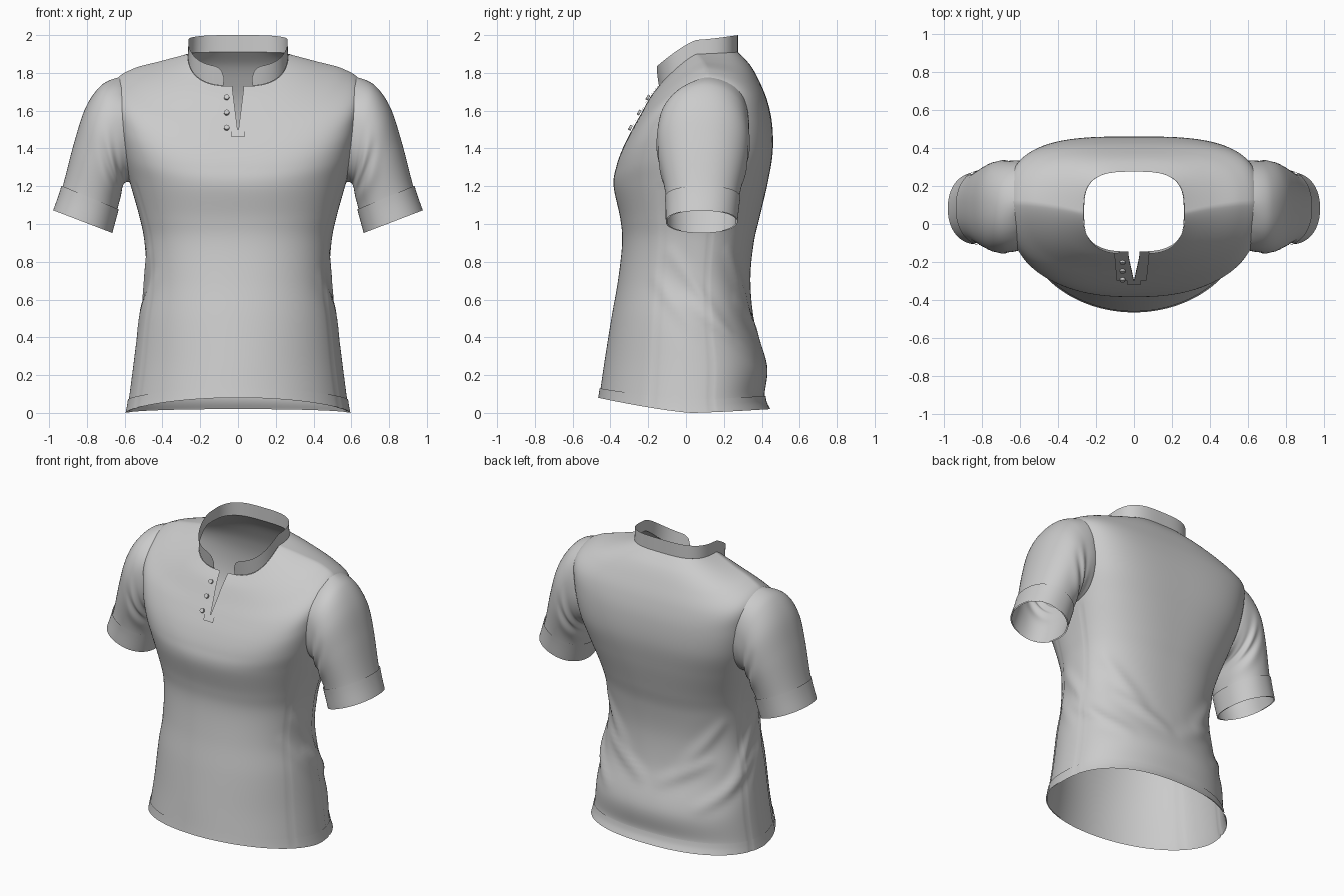
import bpy, bmesh
from math import sin, cos, pi, exp, hypot
from mathutils import Vector
from mathutils.bvhtree import BVHTree

if "Cube" in bpy.data.objects:
    bpy.data.objects.remove(bpy.data.objects["Cube"])

# Torso stations: z front/side/back, half width, y front/back, y centre, roundness front/back
TORSO = [
    (.08, .00, .02, .590, -.460, .440, .03, 2.0, 2.3),
    (.13, .07, .09, .578, -.452, .415, .03, 2.0, 2.3),
    (.28, .26, .25, .553, -.430, .428, .03, 2.0, 2.3),
    (.50, .50, .48, .523, -.395, .362, .03, 2.1, 2.3),
    (.70, .70, .70, .490, -.360, .340, .03, 2.2, 2.3),
    (.90, .90, .90, .495, -.338, .358, .04, 2.3, 2.4),
    (1.03, 1.04, 1.04, .522, -.348, .390, .05, 2.4, 2.5),
    (1.20, 1.23, 1.22, .575, -.383, .432, .07, 2.5, 2.8),
    (1.30, 1.40, 1.38, .615, -.370, .458, .09, 2.8, 3.2),
    (1.40, 1.60, 1.53, .645, -.335, .455, .10, 3.0, 3.4),
    (1.50, 1.75, 1.65, .650, -.285, .430, .11, 3.0, 3.4),
    (1.58, 1.82, 1.75, .560, -.240, .390, .11, 2.8, 3.1),
    (1.67, 1.862, 1.84, .410, -.190, .340, .09, 2.8, 3.0),
    (1.73, 1.90, 1.91, .265, -.145, .275, .06, 3.0, 3.2)]
COLLAR_TOP = (1.83, 1.975, 2.0, .262, -.16, .275, .06, 3.0, 3.2)

# Sleeve stations: outer x, z; inner x, z; y front/back
SLEEVE = [
    (.640, 1.785, .575, 1.22, -.140, .345),
    (.725, 1.735, .595, 1.22, -.150, .335),
    (.805, 1.620, .610, 1.20, -.152, .332),
    (.865, 1.440, .620, 1.15, -.135, .315),
    (.928, 1.200, .638, 1.08, -.105, .280),
    (.972, 1.070, .672, .955, -.100, .265)]

# Soft cloth folds on the lower back and sides: angle, z to angle, z, height
FOLDS = [(1.2, .88, 2.2, .40, .016), (1.4, .62, 2.6, .28, .018), (2.1, .88, 2.8, .52, .015),
         (2.3, .62, 3.1, .40, .017), (1.0, .75, 1.7, .40, .010)]


def station(table, u):
    """Smooth interpolation between the rows of a table."""
    i = min(int(u), len(table) - 2)
    f = u - i
    rows = [table[max(0, min(len(table) - 1, i + k))] for k in (-1, 0, 1, 2)]
    return [.5 * (2 * b + (c - a) * f + (2 * a - 5 * b + 4 * c - d) * f * f
                  + (3 * b - a - 3 * c + d) * f ** 3) for a, b, c, d in zip(*rows)]


def rounded(t, n):
    """Unit superellipse point in direction t."""
    r = (abs(sin(t)) ** n + abs(cos(t)) ** n) ** (-1 / n)
    return sin(t) * r, cos(t) * r


def fold(t, z):
    t = min(t, 2 * pi - t)
    total = 0
    for t1, z1, t2, z2, h in FOLDS:
        ax, ay, bx, by = t1 * .45, z1, t2 * .45, z2
        dx, dy = bx - ax, by - ay
        k = max(0, min(1, ((t * .45 - ax) * dx + (z - ay) * dy) / (dx * dx + dy * dy)))
        d = hypot(t * .45 - ax - k * dx, z - ay - k * dy)
        total += h * (4 * k * (1 - k)) ** .8 * (exp(-(d / .04) ** 2) - .4 * exp(-(d / .09) ** 2))
    return total


def ring_point(row, t, off=0.0):
    zf, zs, zb, w, yf, yb, yc, nf, nb = row
    front = cos(t) > 0
    n, depth = (nf, yc - yf) if front else (nb, yb - yc)
    x, f = rounded(t, n)
    z = zs + ((zf if front else zb) - zs) * abs(f) ** 1.3
    off += fold(t, z)
    return Vector(((w + off) * x, yc - (depth + off) * f, z))


def torso_point(u, t, off=0.0):
    t %= 2 * pi + 1e-9
    p = ring_point(station(TORSO, u), t, off)
    # side panel seams
    s = min(t, 2 * pi - t)
    if p.z < 1.2 and min(abs(s - 1.12), abs(s - 1.83)) < .022:
        p.x *= .992
    # neck slit opens around the centre front
    if cos(t) > 0:
        gap = .03 * max(0, min(1, (p.z - 1.48) / .24))
        p.x += (1 if t < pi else -1) * gap * exp(-abs(p.x) / .08)
    return p


def sleeve_raw(u, a, off=0.0):
    ox, oz, ix, iz, yf, yb = station(SLEEVE, u)
    s, c = rounded(a, 2.2)
    h = Vector((ox - ix, 0, oz - iz)) / 2
    h *= 1 + off / h.length
    p = Vector(((ox + ix) / 2, (yf + yb) / 2, (oz + iz) / 2)) + h * c
    p.y -= s * ((yb - yf) / 2 + off)
    # creases beside the armpit
    if c < .3:
        p.y -= s * .012 * (.3 - c) * sin(u * 5 + c * 4) * exp(-((u - 2.2) / 1.1) ** 2)
    return p


def sleeve_point(u, a, off=0.0):
    """Sleeve whose first ring is sewn onto the torso surface."""
    p = sleeve_raw(u, a, off)
    start = sleeve_raw(0, a)
    pull = max(0, 1 - u / 1.5) ** 2
    return p + (torso_tree.find_nearest(start)[0] - start) * pull


def sheet(name, func, u0, u1, nu, t0, t1, nt, hole=None):
    """Make a smooth surface from a two-parameter function."""
    bm = bmesh.new()
    g = [[bm.verts.new(func(u0 + (u1 - u0) * i / nu, t0 + (t1 - t0) * j / nt))
          for j in range(nt + 1)] for i in range(nu + 1)]
    for i in range(nu):
        for j in range(nt):
            bm.faces.new((g[i][j], g[i][j + 1], g[i + 1][j + 1], g[i + 1][j]))
    tree = BVHTree.FromBMesh(bm)
    if hole:
        bmesh.ops.delete(bm, geom=[f for f in bm.faces if hole(f.calc_center_median())],
                         context='FACES')
    bmesh.ops.remove_doubles(bm, verts=bm.verts[:], dist=1e-4)
    for f in bm.faces:
        f.smooth = True
    me = bpy.data.meshes.new(name)
    bm.to_mesh(me)
    bm.free()
    ob = bpy.data.objects.new(name, me)
    bpy.context.collection.objects.link(ob)
    return ob, tree


# Body with armholes hidden beneath the sleeves
torso, torso_tree = sheet("torso", torso_point, 0, 13, 104, 0, 2 * pi, 144,
                          lambda c: abs(c.x) > .5 and abs(c.y - .1) < .13 and 1.32 < c.z < 1.66)
sheet("hem_band", lambda u, t: torso_point(u, t, .005), 0, 1, 4, 0, 2 * pi, 144)

# Sleeves and turned cuffs
for ob, _ in (sheet("sleeves", sleeve_point, 0, 5, 40, 0, 2 * pi, 64),
              sheet("cuffs", lambda u, a: sleeve_point(u, a, .007), 4, 5, 6, 0, 2 * pi, 64)):
    ob.modifiers.new("both_sides", 'MIRROR')

# Stand collar with rounded front ends
END = .28


def collar_point(v, t):
    edge = max(0, min(1, (min(t, 2 * pi - t) - END) / .2))
    v *= .45 + .55 * max(0, 1 - (1 - edge) ** 2) ** .5
    base, top = ring_point(TORSO[-1], t), ring_point(COLLAR_TOP, t)
    return base.lerp(top, v)


sheet("collar", collar_point, 0, 1, 8, END, 2 * pi - END, 140)


# Placket strips beside the slit and the tab below it
def placket_point(u, x, off=.007):
    return torso_point(u, x / station(TORSO, u)[3], off)


sheet("placket_right", placket_point, 9.9, 13, 24, 0, .065, 6)
sheet("placket_left", placket_point, 9.9, 13, 24, -.09, -1e-6, 6)
sheet("placket_tab", lambda u, x: placket_point(u, x, .013), 9.6, 10.0, 4, -.035, .035, 8)

# Buttons on the left strip
for z in (1.67, 1.59, 1.51):
    bpy.ops.mesh.primitive_cylinder_add(vertices=16, radius=.014, depth=.014,
                                        location=(-.06, -.167 - (1.73 - z) * .58, z))
    button = bpy.context.object
    button.name = "button"
    button.rotation_euler = Vector((0, -1, .58)).to_track_quat('Z', 'Y').to_euler()
    bpy.ops.object.shade_smooth_by_angle()
